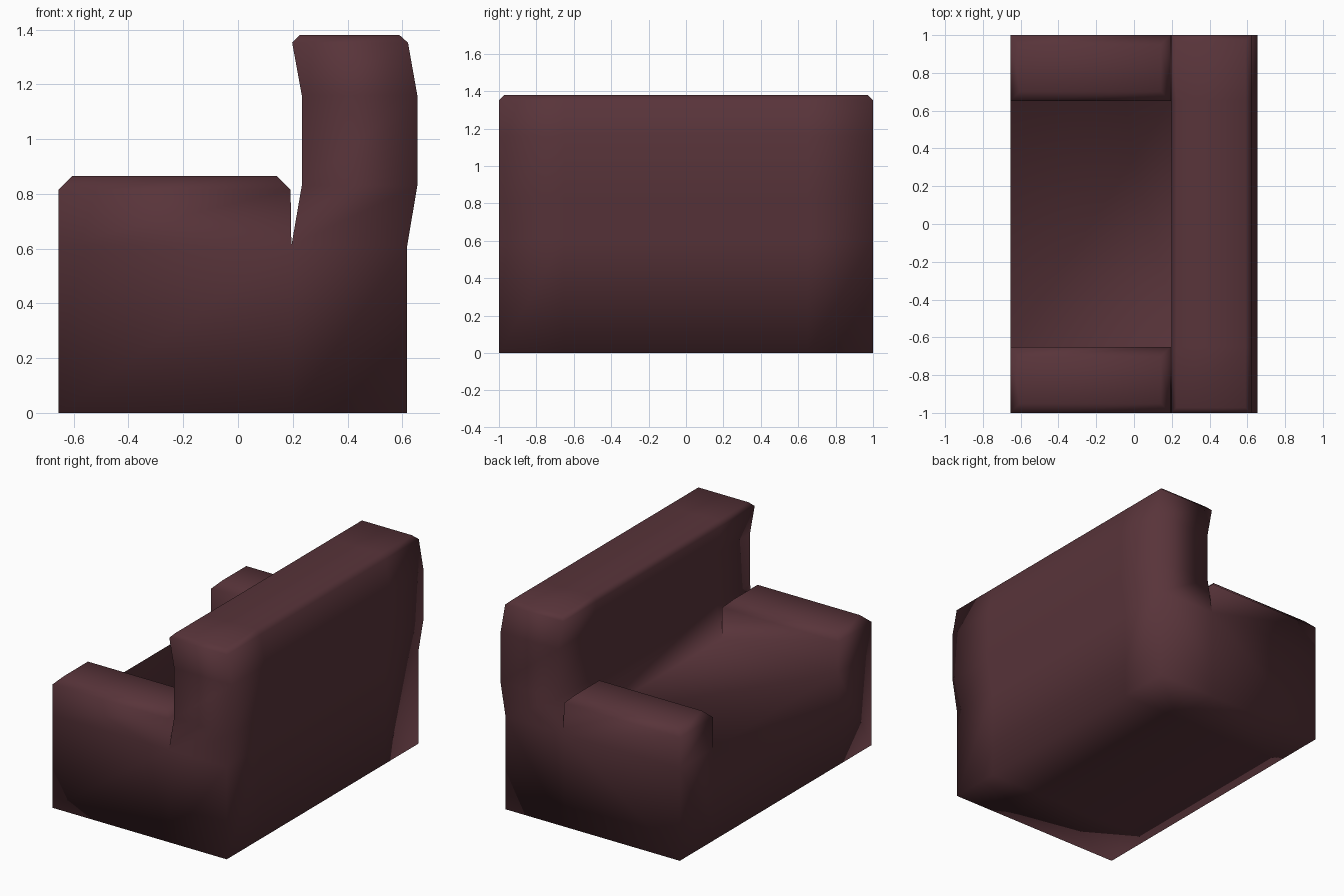
import bpy, bmesh

if "Cube" in bpy.data.objects:
    bpy.data.objects.remove(bpy.data.objects["Cube"])

fabric = bpy.data.materials.new("maroon fabric")
fabric.diffuse_color = (0.098, 0.034, 0.042, 1)
fabric.use_nodes = True
fabric.node_tree.nodes["Principled BSDF"].inputs["Base Color"].default_value = fabric.diffuse_color

XS = [-0.655, 0.195, 0.618]          # front, backrest front, back
YS = [-1.0, -0.652, 0.652, 1.0]      # outer and inner sides of the arms
SEAT_Z = 0.61

bm = bmesh.new()


def raise_faces(faces, levels):
    """Extrude a flat region; each level is (z, x0, x1, y inset)."""
    for z, x0, x1, inset in levels:
        geom = bmesh.ops.extrude_face_region(bm, geom=faces)["geom"]
        old = [f for f in faces if f.is_valid]
        if old:
            bmesh.ops.delete(bm, geom=old, context='FACES_ONLY')
        faces = [g for g in geom if isinstance(g, bmesh.types.BMFace)]
        verts = {v for f in faces for v in f.verts}
        xm = sum(v.co.x for v in verts) / len(verts)
        ylo = min(v.co.y for v in verts)
        yhi = max(v.co.y for v in verts)
        for v in verts:
            v.co.x = x0 if v.co.x < xm else x1
            v.co.z = z
            if abs(v.co.y - ylo) < 1e-4:
                v.co.y += inset
            elif abs(v.co.y - yhi) < 1e-4:
                v.co.y -= inset


# base footprint split into arm, seat and backrest cells
grid = [[bm.verts.new((x, y, 0)) for y in YS] for x in XS]
cells = {}
for i in range(2):
    for j in range(3):
        bm.faces.new((grid[i][j], grid[i + 1][j], grid[i + 1][j + 1], grid[i][j + 1]))
top = [[bm.verts.new((x, y, SEAT_Z)) for y in YS] for x in XS]
for i in range(2):
    for j in range(3):
        cells[i, j] = bm.faces.new((top[i][j], top[i + 1][j], top[i + 1][j + 1], top[i][j + 1]))
for j in range(3):
    for i in (0, 2):
        bm.faces.new((grid[i][j], grid[i][j + 1], top[i][j + 1], top[i][j]))
for i in range(2):
    for j in (0, 3):
        bm.faces.new((grid[i][j], grid[i + 1][j], top[i + 1][j], top[i][j]))

# chamfered arms
for j in (0, 2):
    raise_faces([cells[0, j]], [(0.815, -0.655, 0.192, 0), (0.865, -0.605, 0.142, 0.05)])

# bulging backrest
raise_faces([cells[1, j] for j in range(3)], [
    (0.83, 0.233, 0.655, 0), (1.16, 0.233, 0.655, 0),
    (1.352, 0.198, 0.621, 0), (1.38, 0.225, 0.59, 0.028)])

bmesh.ops.recalc_face_normals(bm, faces=bm.faces[:])
for f in bm.faces:
    f.smooth = True
mesh = bpy.data.meshes.new("sofa")
bm.to_mesh(mesh)
bm.free()
mesh.materials.append(fabric)
sofa = bpy.data.objects.new("sofa", mesh)
bpy.context.collection.objects.link(sofa)
